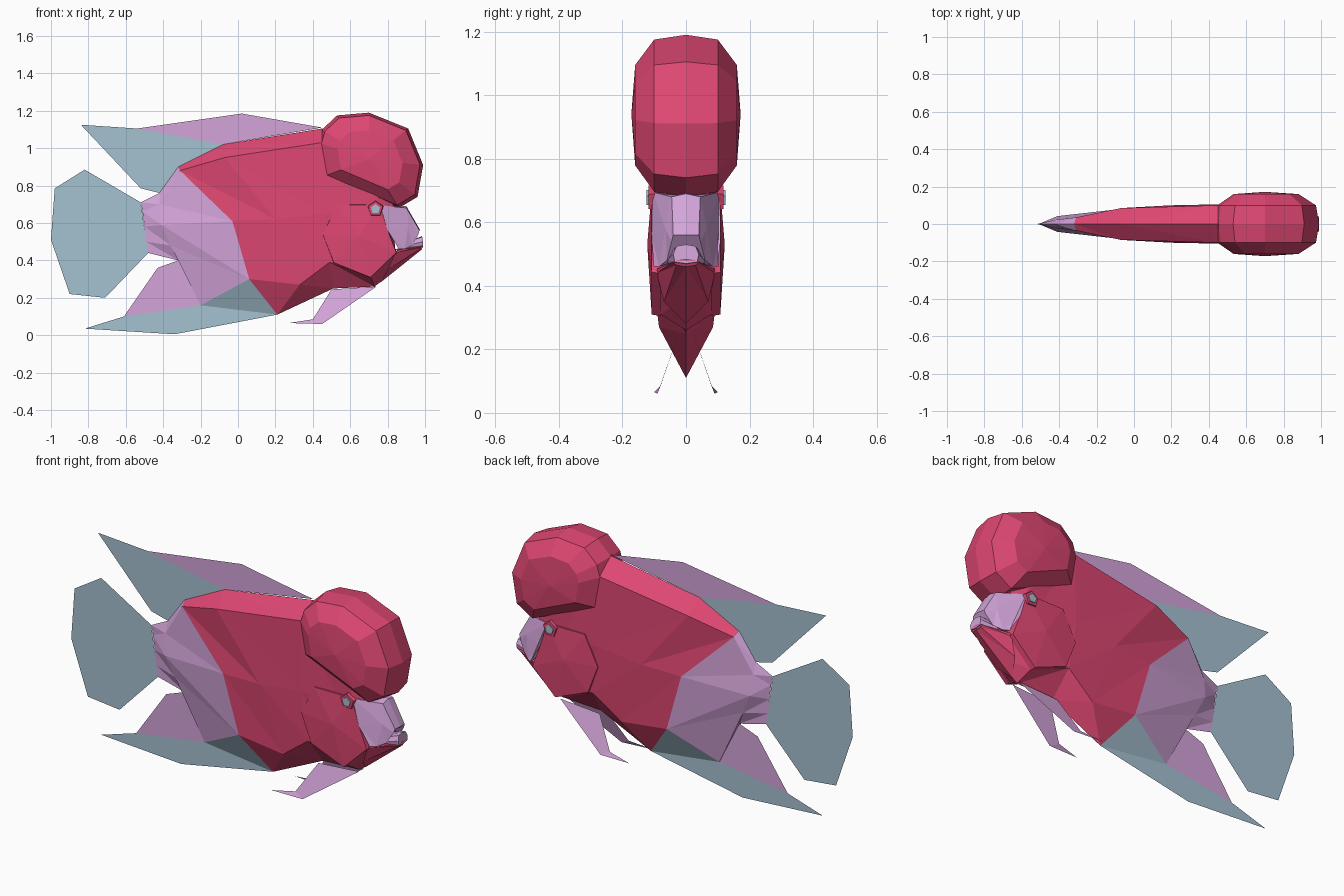
import bpy, bmesh
from mathutils import Vector

if "Cube" in bpy.data.objects:
    bpy.data.objects.remove(bpy.data.objects["Cube"])


def material(name, rgb):
    m = bpy.data.materials.new(name)
    lin = [((c / 255 + 0.055) / 1.055) ** 2.4 for c in rgb]
    m.diffuse_color = (*lin, 1)
    m.use_nodes = True
    m.node_tree.nodes["Principled BSDF"].inputs["Base Color"].default_value = m.diffuse_color
    return m


RED = material("crimson", (222, 71, 114))
PINK = material("lilac pink", (211, 164, 217))
BLUE = material("grey blue", (165, 193, 209))
MATS = [RED, PINK, BLUE]
R, P, B = 0, 1, 2


def finish(name, bm, solid=True):
    bmesh.ops.remove_doubles(bm, verts=bm.verts, dist=0.0005)
    if solid:
        bmesh.ops.recalc_face_normals(bm, faces=bm.faces)
    me = bpy.data.meshes.new(name)
    bm.to_mesh(me)
    bm.free()
    for m in MATS:
        me.materials.append(m)
    ob = bpy.data.objects.new(name, me)
    bpy.context.collection.objects.link(ob)


def add_face(bm, pts, mat):
    f = bm.faces.new([bm.verts.new(p) for p in pts])
    f.material_index = mat


def loft(name, cols, rule):
    """Skin columns of (x, z, half width), mirrored across y = 0."""
    bm = bmesh.new()
    for s in (-1, 1):
        pts = [[Vector((x, s * y, z)) for x, z, y in c] for c in cols]
        for i in range(len(cols) - 1):
            for r in range(len(cols[0]) - 1):
                a, b = pts[i][r], pts[i][r + 1]
                d, c = pts[i + 1][r], pts[i + 1][r + 1]
                for t, tri in enumerate(((a, b, c), (a, c, d))):
                    if (tri[1] - tri[0]).cross(tri[2] - tri[0]).length > 1e-6:
                        add_face(bm, tri, rule(i, r, t))
    # close the open ends
    for c, i in ((cols[0], 0), (cols[-1], len(cols) - 2)):
        if max(p[2] for p in c) > 0:
            ring = [(x, y, z) for x, z, y in c] + [(x, -y, z) for x, z, y in c[-2:0:-1]]
            add_face(bm, ring, rule(i, 0, 0))
    finish(name, bm)


def dome(name, outline, centre, rings, apex, sides, mat):
    """Stack of scaled outlines (scale, y) ending at an apex, on the given sides."""
    bm = bmesh.new()
    n = len(outline)
    cx, cz = centre
    for s in sides:
        loops = [[(cx + (x - cx) * k, s * y, cz + (z - cz) * k) for x, z in outline]
                 for k, y in rings]
        for lo, hi in zip(loops, loops[1:]):
            for j in range(n):
                add_face(bm, (lo[j], lo[(j + 1) % n], hi[(j + 1) % n], hi[j]), mat)
        for j in range(n):
            add_face(bm, (loops[-1][j], loops[-1][(j + 1) % n], (cx, s * apex, cz)), mat)
    finish(name, bm)


def fin(name, parts):
    """Flat sheet on y = 0 made of coloured polygons."""
    bm = bmesh.new()
    for mat, pts in parts:
        add_face(bm, [(x, 0, z) for x, z in pts], mat)
    finish(name, bm, False)


# Body, tail stem to head
def body_colour(i, r, t):
    if i < 2:
        return P
    return B if (i, r, t) == (2, 3, 0) else R


loft("body", [
    [(-.52, .71, 0), (-.51, .66, 0), (-.50, .58, 0), (-.49, .50, 0), (-.48, .44, 0)],
    [(-.42, .76, 0), (-.42, .70, .022), (-.41, .59, .042), (-.36, .48, .025), (-.32, .40, 0)],
    [(-.32, .90, 0), (-.31, .88, .035), (-.03, .61, .085), (.06, .30, .08), (-.20, .16, 0)],
    [(-.08, 1.02, 0), (-.07, .95, .085), (.20, .62, .10), (.33, .27, .085), (.21, .11, 0)],
    [(.45, 1.105, 0), (.45, 1.03, .10), (.45, .65, .105), (.49, .39, .10), (.51, .25, 0)],
    [(.73, .85, 0), (.73, .78, .105), (.70, .62, .10), (.71, .31, .08), (.73, .26, 0)],
    [(.84, .72, 0), (.83, .70, .07), (.80, .57, .095), (.84, .44, .08), (.86, .36, 0)],
], body_colour)

# Forehead hump
dome("forehead_hump",
     [(.45, 1.10), (.43, 1.03), (.46, .85), (.66, .765), (.86, .68), (.96, .74),
      (.99, .91), (.91, 1.105), (.70, 1.19), (.53, 1.175)],
     (.70, .94), [(1, 0), (.94, .10), (.62, .16)], .172, (-1, 1), R)

# Gill covers
dome("gill_cover",
     [(.45, .54), (.51, .385), (.71, .305), (.85, .44), (.80, .57), (.76, .70), (.53, .70)],
     (.65, .53), [(1, .08), (.98, .108)], .122, (-1, 1), R)

# Snout, lower lip and jaw
loft("snout", [
    [(.74, .70, 0), (.76, .695, .105), (.80, .56, .108), (.86, .46, .102), (.86, .47, 0)],
    [(.90, .69, 0), (.90, .68, .045), (.91, .58, .065), (.89, .46, .085), (.89, .49, 0)],
    [(.975, .56, 0), (.97, .56, .04), (.965, .54, .045), (.93, .48, .06), (.94, .53, 0)],
], lambda i, r, t: P)
loft("lower_lip", [
    [(.90, .50, 0), (.90, .50, .05), (.90, .48, .06), (.90, .46, .05), (.90, .45, 0)],
    [(.985, .53, 0), (.985, .525, .03), (.99, .50, .04), (.99, .475, .035), (.99, .47, 0)],
], lambda i, r, t: P)
loft("lower_jaw", [
    [(.84, .46, 0), (.85, .455, .09), (.84, .44, .092), (.80, .35, .07), (.76, .28, 0)],
    [(.99, .485, 0), (.99, .48, .03), (.985, .475, .04), (.98, .465, .03), (.985, .46, 0)],
], lambda i, r, t: R)

# Eyes: five-sided ring with a pupil plate
PENTAGON = [(0, 1), (.95, .31), (.59, -.81), (-.59, -.81), (-.95, .31)]


def pentagon(rad):
    return [(.735 + rad * a, .675 + rad * b) for a, b in PENTAGON]


dome("eye_ring", pentagon(.048), (.735, .675), [(1, .09), (.85, .118)], .12, (-1, 1), R)
dome("pupil", pentagon(.026), (.735, .675), [(1, .117), (1, .124)], .124, (-1, 1), B)

# Flat fins
fin("dorsal_fin", [
    (P, [(-.54, 1.105), (.02, 1.185), (.45, 1.11), (-.08, 1.02)]),
    (B, [(-.84, 1.125), (-.54, 1.105), (-.08, 1.02), (-.32, .90), (-.42, .76), (-.52, .785)]),
])
fin("tail_fin", [
    (B, [(-.52, .71), (-.82, .885), (-.98, .785), (-1, .51), (-.90, .22), (-.71, .20), (-.48, .44)]),
])
fin("anal_fin", [
    (P, [(-.43, .36), (-.32, .40), (-.20, .16), (-.61, .10)]),
    (B, [(-.82, .035), (-.61, .10), (-.20, .16), (.21, .11), (-.34, .005)]),
])

# Pelvic fins, splayed outwards
bm = bmesh.new()
for s in (-1, 1):
    add_face(bm, [(.50, s * .025, .245), (.74, s * .02, .26), (.45, s * .09, .06), (.40, s * .08, .085)], P)
    add_face(bm, [(.40, s * .08, .085), (.45, s * .09, .06), (.27, s * .10, .065)], P)
finish("pelvic_fins", bm, False)
